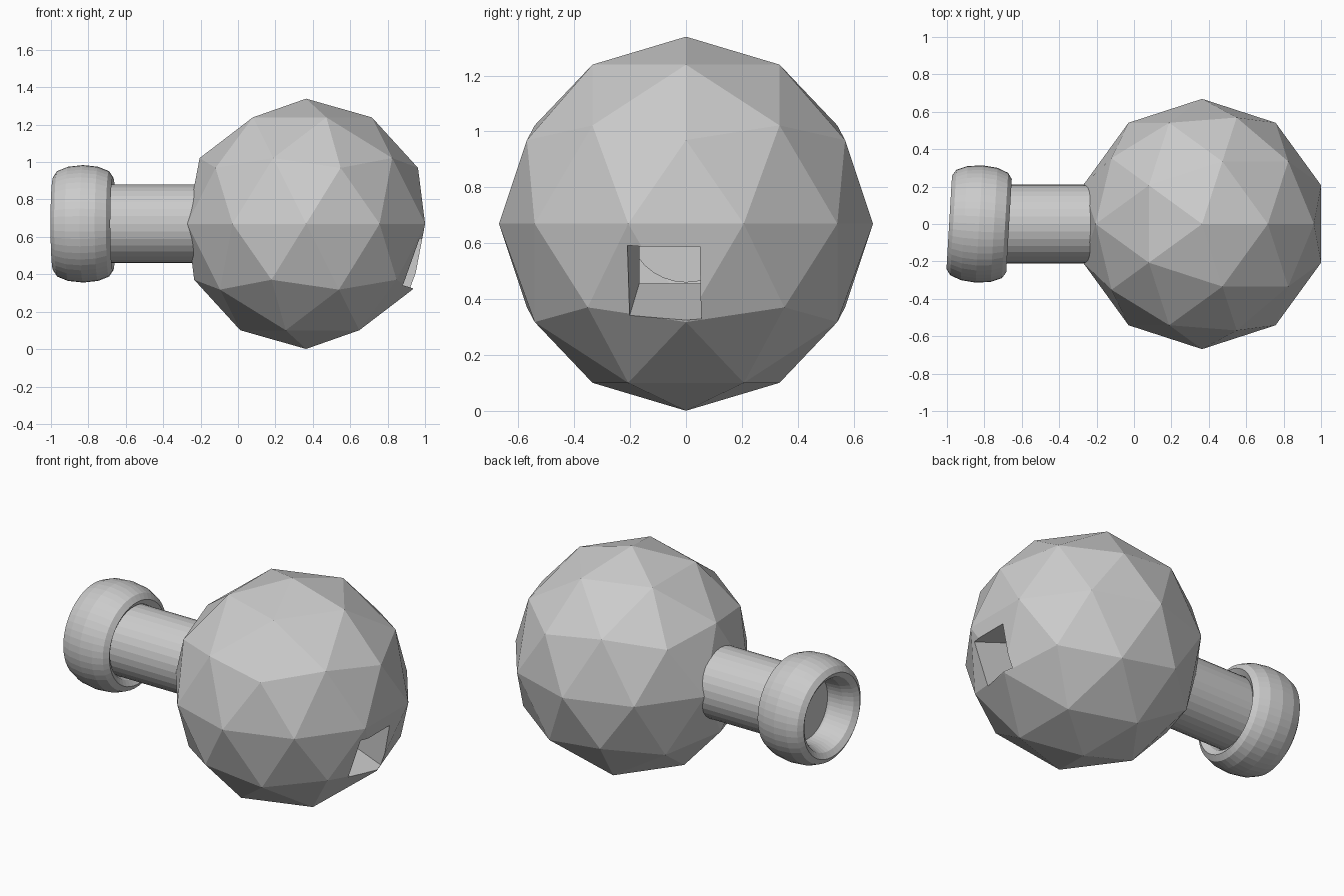
import bpy, bmesh, math

cube = bpy.data.objects.get("Cube")
if cube:
    bpy.data.objects.remove(cube)

GREY = (0.6, 0.6, 0.6, 1)
mat = bpy.data.materials.new("plain_grey")
mat.use_nodes = True
mat.diffuse_color = GREY
mat.node_tree.nodes["Principled BSDF"].inputs["Base Color"].default_value = GREY

CENTRE_X, MID_Z, RADIUS = 0.364, 0.67, 0.669


def finish(name):
    obj = bpy.context.object
    obj.name = name
    obj.data.materials.clear()
    obj.data.materials.append(mat)
    return obj


# Faceted hollow ball
bpy.ops.mesh.primitive_ico_sphere_add(subdivisions=2, radius=RADIUS,
                                      location=(CENTRE_X, 0, MID_Z))
ball = finish("faceted_ball")

# Slanted square cutter for the opening in the side of the ball
MOUTH_X, INNER_X = 0.92, 0.5
bm = bmesh.new()
bmesh.ops.create_cube(bm, size=1)
for v in bm.verts:
    x = 1.1 if v.co.x > 0 else INNER_X
    y = 0.055 if v.co.y > 0 else -0.205
    z = 0.608 if v.co.z > 0 else 0.33
    depth = MOUTH_X - x
    v.co = (x, y + 0.09 * depth, z + 0.3 * depth)
mesh = bpy.data.meshes.new("opening_cutter")
bm.to_mesh(mesh)
bm.free()
mesh.materials.append(mat)
cutter = bpy.data.objects.new("opening_cutter", mesh)
bpy.context.collection.objects.link(cutter)

cut = ball.modifiers.new("opening", "BOOLEAN")
cut.operation = "DIFFERENCE"
cut.solver = "EXACT"
cut.object = cutter
bpy.context.view_layer.objects.active = ball
bpy.ops.object.modifier_apply(modifier=cut.name)
bpy.data.objects.remove(cutter)

# Open the inner end of the square channel into the hollow ball
bm = bmesh.new()
bm.from_mesh(ball.data)
inner = [f for f in bm.faces
         if all(abs(v.co.x + CENTRE_X - INNER_X) < 0.001 for v in f.verts)]
bmesh.ops.delete(bm, geom=inner, context="FACES")
bm.to_mesh(ball.data)
bm.free()

# Round stem running from the collar into the ball
START, END = -0.82, 0.25
bpy.ops.mesh.primitive_cylinder_add(vertices=32, radius=0.21, depth=END - START,
                                    location=((START + END) / 2, 0, MID_Z),
                                    rotation=(0, math.pi / 2, 0))
finish("stem")

# Stretched ring collar, tilted slightly on the stem
bpy.ops.mesh.primitive_torus_add(major_segments=48, minor_segments=12,
                                 major_radius=0.25, minor_radius=0.064,
                                 location=(-0.828, 0, MID_Z),
                                 rotation=(0, math.pi / 2, math.radians(-3.4)))
collar = finish("ring_collar")
collar.scale.z = 2.5
